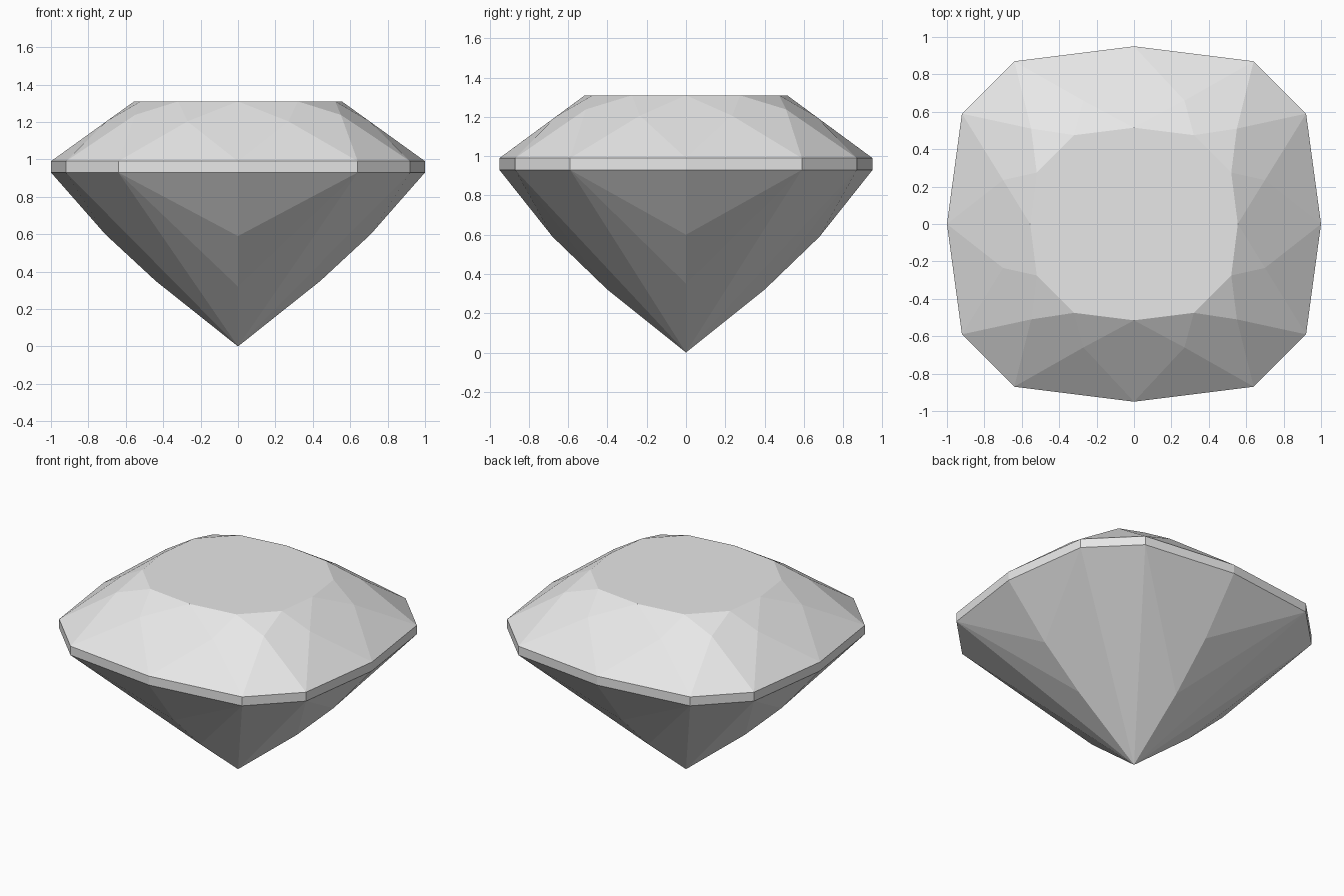
import bpy
import bmesh
import math
from mathutils import Vector

cube = bpy.data.objects.get("Cube")
if cube:
    bpy.data.objects.remove(cube, do_unlink=True)

stone = bpy.data.materials.new("pale grey stone")
stone.use_nodes = True
colour = (0.8, 0.8, 0.8, 1)
stone.diffuse_color = colour
stone.node_tree.nodes["Principled BSDF"].inputs["Base Color"].default_value = colour

N = 12
CENTRE = Vector((0, 0, 0.9))


def ring(quarter):
    """Mirror one quarter of an outline in x and y, ordered round from the front."""
    pts = {(sx * x + 0.0, sy * y + 0.0, z)
           for x, y, z in quarter for sx in (1, -1) for sy in (1, -1)}
    return sorted(pts, key=lambda p: round(math.atan2(p[0], -p[1]), 5) % math.tau)


def make_part(name, faces):
    """Build a flat-faceted shell with every face turned outwards."""
    bm = bmesh.new()
    verts = {}
    for face in faces:
        corners = []
        for p in face:
            if p not in verts:
                verts[p] = bm.verts.new(p)
            corners.append(verts[p])
        f = bm.faces.new(corners)
        f.normal_update()
        if f.normal.dot(f.calc_center_median() - CENTRE) < 0:
            f.normal_flip()
    mesh = bpy.data.meshes.new(name)
    bm.to_mesh(mesh)
    bm.free()
    mesh.materials.append(stone)
    bpy.context.collection.objects.link(bpy.data.objects.new(name, mesh))


# Cushion-shaped outlines
outline = [(0, 0.95), (0.64, 0.87), (0.92, 0.59), (1, 0)]
girdle_top = ring([(x, y, 0.99) for x, y in outline])
girdle_low = ring([(x, y, 0.93) for x, y in outline])
table = ring([(0, 0.515, 1.31), (0.32, 0.475, 1.31), (0.52, 0.275, 1.31), (0.555, 0, 1.31)])
star = ring([(0.27, 0.66, 1.203), (0.55, 0.51, 1.238), (0.7, 0.235, 1.206)])

# Crown: table, star facets, kites and upper girdle facets
crown = [table]
for i in range(N):
    j = (i + 1) % N
    crown.append((table[i], table[j], star[i]))
    crown.append((girdle_top[i], girdle_top[j], star[i]))
    crown.append((table[i], star[i - 1], girdle_top[i], star[i]))
make_part("crown", crown)

# Girdle band
make_part("girdle", [(girdle_low[i - 1], girdle_low[i], girdle_top[i], girdle_top[i - 1])
                     for i in range(N)])

# Pavilion: stepped facets on the four sides, long facets at the corners
culet = (0, 0, 0)
upper = ring([(0, 0.68, 0.59), (0.71, 0, 0.60)])
lower = ring([(0, 0.4, 0.32), (0.44, 0, 0.35)])
pavilion = []
for k in range(4):
    mid = 3 * k
    for side in (mid - 1, (mid + 1) % N):
        corner = girdle_low[side]
        pavilion.append((girdle_low[mid], corner, upper[k]))
        pavilion.append((corner, upper[k], lower[k]))
        pavilion.append((corner, lower[k], culet))
    pavilion.append((girdle_low[mid + 1], girdle_low[mid + 2], culet))
make_part("pavilion", pavilion)
